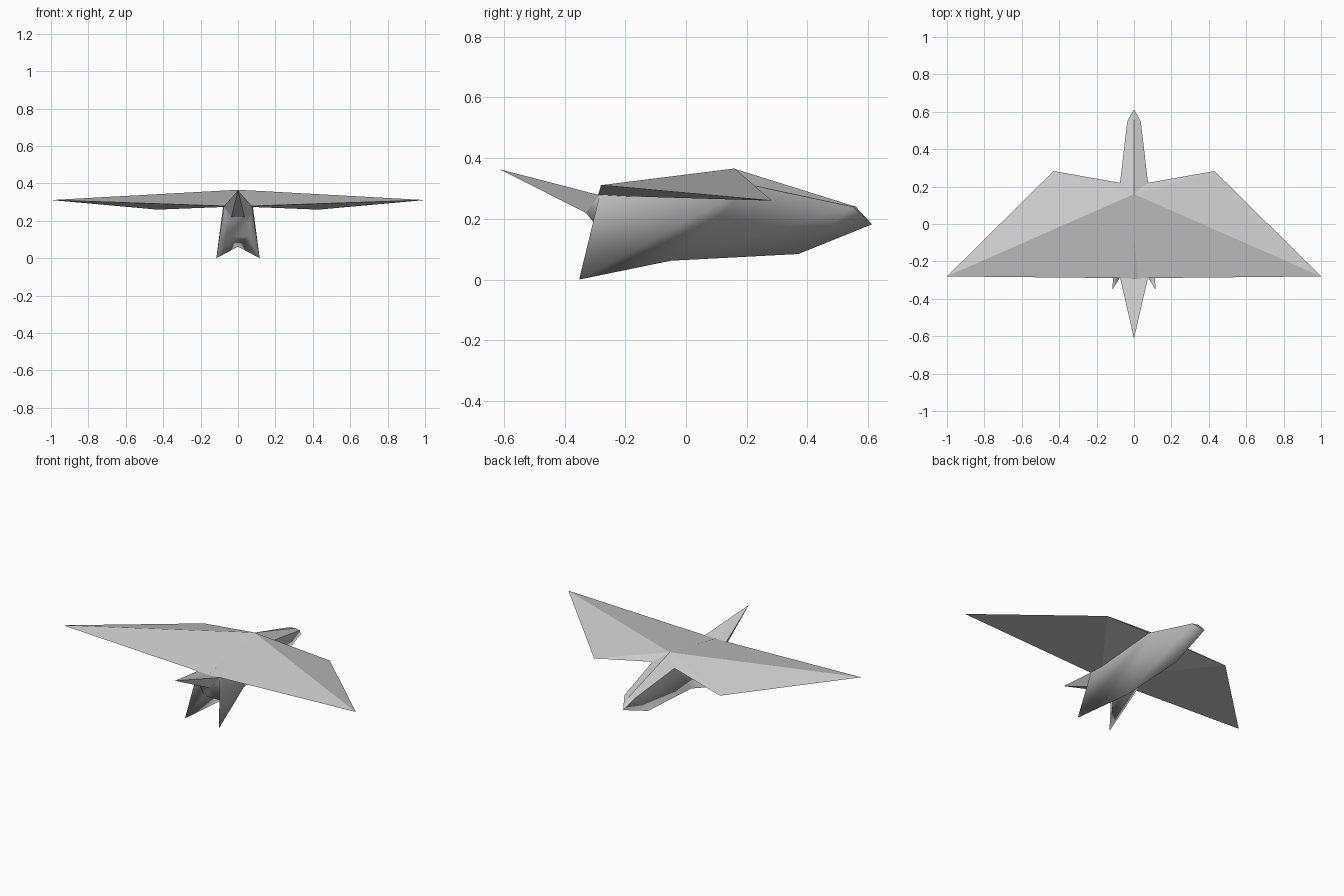
import bpy

cube = bpy.data.objects.get("Cube")
if cube:
    bpy.data.objects.remove(cube, do_unlink=True)

grey = bpy.data.materials.new("light_grey")
grey.use_nodes = True
grey.diffuse_color = (0.6, 0.6, 0.6, 1)
grey.node_tree.nodes["Principled BSDF"].inputs["Base Color"].default_value = (0.6, 0.6, 0.6, 1)


def mirrored_part(name, points, faces, across=(), smooth=()):
    """Build the +x half from named points, mirror it, and add faces spanning both halves.
    A trailing * on a point name means its mirrored twin."""
    index, verts = {}, []
    for key, (x, y, z) in points.items():
        index[key] = len(verts)
        verts.append((x, y, z))
        if x:
            index[key + "*"] = len(verts)
            verts.append((-x, y, z))
        else:
            index[key + "*"] = index[key]
    polys, soft = [], []
    for face in faces:
        keys = face.split()
        polys.append([index[k] for k in keys])
        polys.append([index[k + "*"] for k in reversed(keys)])
        soft += [face in smooth] * 2
    for face in across:
        polys.append([index[k] for k in face.split()])
        soft.append(face in smooth)
    mesh = bpy.data.meshes.new(name)
    mesh.from_pydata(verts, [], polys)
    mesh.polygons.foreach_set("use_smooth", soft)
    mesh.materials.append(grey)
    obj = bpy.data.objects.new(name, mesh)
    bpy.context.collection.objects.link(obj)
    bpy.context.view_layer.objects.active = obj
    obj.select_set(True)
    bpy.ops.object.mode_set(mode="EDIT")
    bpy.ops.mesh.select_all(action="SELECT")
    bpy.ops.mesh.normals_make_consistent(inside=False)
    bpy.ops.object.mode_set(mode="OBJECT")
    obj.select_set(False)
    return obj


# Faceted delta wing
mirrored_part(
    "wing",
    {
        "apex": (0, 0.16, 0.366),
        "root": (0.075, 0.22, 0.31),
        "corner": (0.43, 0.283, 0.26),
        "tip": (1, -0.28, 0.311),
        "rear": (0, -0.29, 0.277),
    },
    ["apex tip corner", "apex corner root", "apex rear tip",
     "tip rear corner", "corner rear root"],
    across=["apex root root*", "root rear root*"],
)

# Keeled fuselage with nose, tail spike and two lower fins
sides = ["nose keel_front cheek", "cheek keel_front keel_rear", "cheek keel_rear shoulder",
         "shoulder keel_rear fin", "shoulder fin hip",
         "hip fin notch", "hip notch spike_base"]
hollow = ["notch fin keel_rear"]
hollow_mid = ["spike_base notch notch* spike_base*", "notch keel_rear notch*"]
mirrored_part(
    "fuselage",
    {
        "nose": (0, 0.613, 0.182),
        "brow": (0, 0.56, 0.24),
        "cheek": (0.036, 0.55, 0.24),
        "shoulder": (0.075, 0.22, 0.31),
        "apex": (0, 0.16, 0.365),
        "keel_front": (0, 0.37, 0.084),
        "keel_rear": (0, -0.05, 0.062),
        "fin": (0.116, -0.352, 0),
        "notch": (0.055, -0.245, 0.115),
        "hip": (0.075, -0.285, 0.278),
        "spike_base": (0.035, -0.33, 0.22),
        "spike_tip": (0, -0.613, 0.363),
        "back": (0, -0.295, 0.277),
    },
    sides + hollow + ["nose cheek brow", "brow cheek shoulder apex", "apex shoulder hip back",
                      "back hip spike_tip", "hip spike_base spike_tip"],
    across=hollow_mid + ["spike_base spike_base* spike_tip"],
    smooth=sides + hollow + hollow_mid,
)
